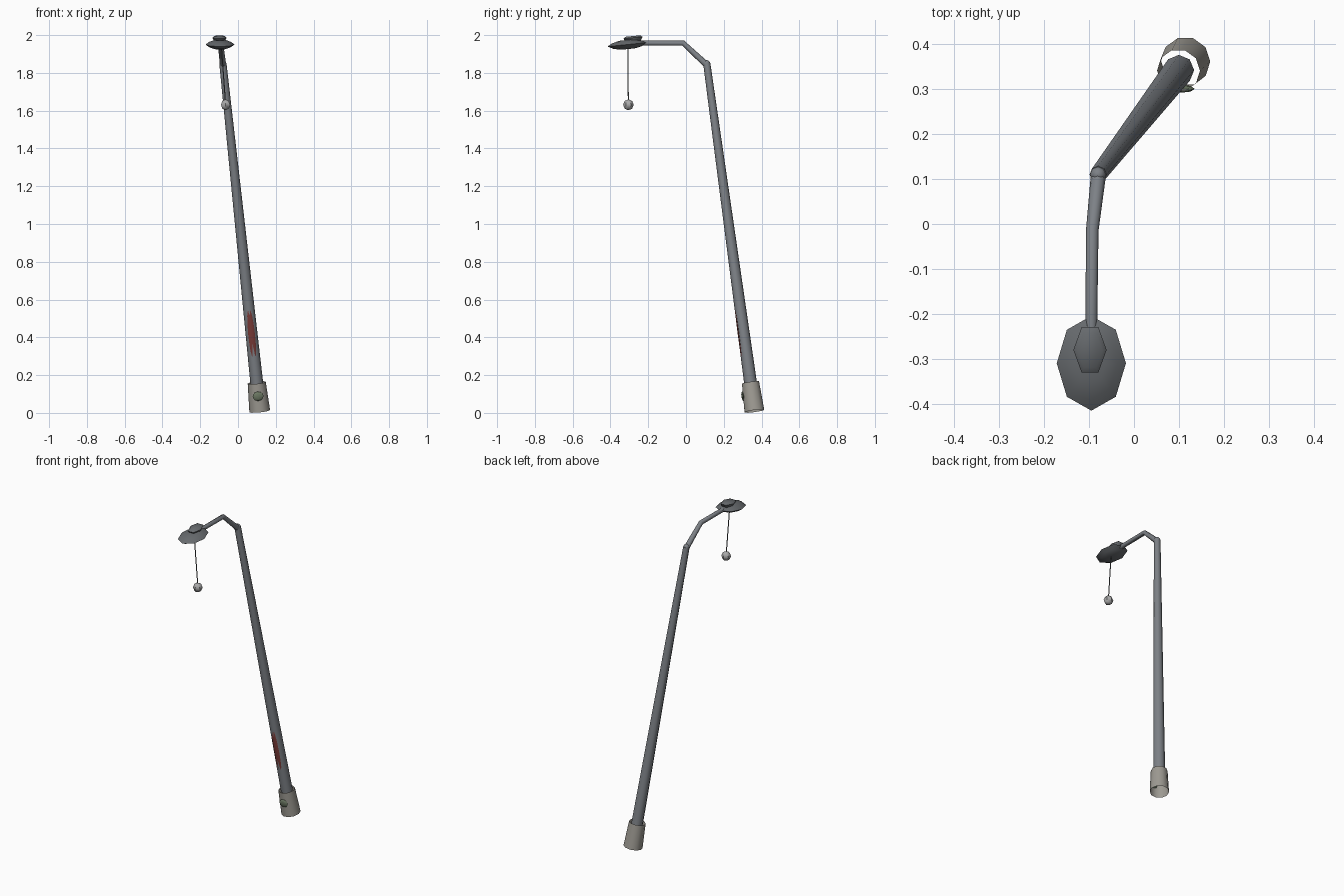
import bpy, bmesh, math
from mathutils import Vector, Matrix

if "Cube" in bpy.data.objects:
    bpy.data.objects.remove(bpy.data.objects["Cube"])

AXIS_LOW = Vector((0.115, 0.362, 0.0097))
ELBOW = Vector((-0.08, 0.11, 1.85))
AXIS = (ELBOW - AXIS_LOW).normalized()

# Paint colours
STEEL = (0.205, 0.22, 0.24)
DARK = (0.135, 0.145, 0.155)
STONE = (0.34, 0.325, 0.29)
PALE = (0.4, 0.4, 0.4)
RED = (0.2, 0.045, 0.04)
GREEN = (0.15, 0.19, 0.125)


def on_axis(z):
    return AXIS_LOW + AXIS * ((z - AXIS_LOW.z) / AXIS.z)


def finish(name, bm, color, angle=50):
    bmesh.ops.recalc_face_normals(bm, faces=bm.faces[:])
    mesh = bpy.data.meshes.new(name)
    bm.to_mesh(mesh)
    bm.free()
    mesh.polygons.foreach_set("use_smooth", [True] * len(mesh.polygons))
    mesh.set_sharp_from_angle(angle=math.radians(angle))
    obj = bpy.data.objects.new(name, mesh)
    bpy.context.collection.objects.link(obj)
    mat = bpy.data.materials.new(name + "_paint")
    mat.diffuse_color = (*color, 1)
    mat.use_nodes = True
    mat.node_tree.nodes["Principled BSDF"].inputs["Base Color"].default_value = mat.diffuse_color
    mesh.materials.append(mat)
    return obj


def skin(bm, rings):
    n = len(rings[0])
    for a, b in zip(rings, rings[1:]):
        for i in range(n):
            j = (i + 1) % n
            bm.faces.new((a[i], a[j], b[j], b[i]))


def tube(name, path, radii, color, sides=8, caps=True):
    """Mitred round tube swept through a list of points."""
    pts = [Vector(p) for p in path]
    bm = bmesh.new()
    rings = []
    for k, p in enumerate(pts):
        d1 = (pts[max(k, 1)] - pts[max(k, 1) - 1]).normalized()
        e = min(k, len(pts) - 2)
        d2 = (pts[e + 1] - pts[e]).normalized()
        q = Vector((0, 0, 1)).rotation_difference((d1 + d2).normalized())
        rings.append([bm.verts.new(p + q @ Vector((
            radii[k] * math.cos(2 * math.pi * i / sides),
            radii[k] * math.sin(2 * math.pi * i / sides), 0))) for i in range(sides)])
    skin(bm, rings)
    if caps:
        bm.faces.new(rings[0])
        bm.faces.new(rings[-1])
    return finish(name, bm, color)


def oval(name, center, rx, ry, profile, sides, tilt, color):
    """Closed oval lathe, profile = (scale, height) pairs."""
    bm = bmesh.new()
    m = Matrix.Translation(center) @ Matrix.Rotation(tilt, 4, 'X')
    rings = [[bm.verts.new(m @ Vector((
        s * rx * math.cos(2 * math.pi * i / sides),
        s * ry * math.sin(2 * math.pi * i / sides), h))) for i in range(sides)]
        for s, h in profile]
    skin(bm, rings)
    bm.faces.new(rings[0])
    bm.faces.new(rings[-1])
    return finish(name, bm, color, 65)


def blob(name, center, size, u, v, color, align=False):
    """Low-poly ellipsoid, optionally leaning with the pole."""
    bm = bmesh.new()
    bmesh.ops.create_uvsphere(bm, u_segments=u, v_segments=v, radius=1)
    rot = Vector((0, 0, 1)).rotation_difference(AXIS).to_matrix().to_4x4() if align else Matrix()
    bm.transform(Matrix.Translation(center) @ rot @ Matrix.Diagonal((*size, 1)))
    return finish(name, bm, color)


# Open, single-walled foot sleeve
tube("base_sleeve", [AXIS_LOW, on_axis(0.16)], [0.055, 0.048], STONE, 10, caps=False)

# Leaning tapered pole
tube("pole", [on_axis(0.15), ELBOW], [0.034, 0.019], STEEL)

# Bent arm and elbow joint
tube("arm", [ELBOW - AXIS * 0.01, (-0.093, -0.015, 1.958), (-0.095, -0.23, 1.958)],
     [0.017, 0.014, 0.013], STEEL)
blob("elbow_joint", ELBOW, (0.018, 0.018, 0.018), 8, 6, STEEL)

# Lamp head and its top cover
oval("lamp_head", (-0.095, -0.31, 1.95), 0.077, 0.106,
     [(0.35, -0.024), (0.7, -0.016), (1, 0), (0.75, 0.014), (0.4, 0.024)], 8, 0.1, DARK)
oval("head_cover", (-0.098, -0.28, 1.983), 0.037, 0.059,
     [(0.75, -0.018), (1, 0.003), (0.75, 0.012)], 6, 0.1, DARK)

# Hanging cord and weight
tube("cord", [(-0.088, -0.308, 1.94), (-0.066, -0.305, 1.64)], [0.003, 0.003], DARK, 5)
blob("weight", (-0.066, -0.305, 1.631), (0.028, 0.028, 0.029), 6, 4, PALE)

# Red inlay on the pole front and green knob on the sleeve
blob("pole_inlay", on_axis(0.41) + Vector((0, -0.027, 0)), (0.018, 0.0055, 0.15), 8, 8,
     RED, True)
blob("base_knob", on_axis(0.09) + Vector((0, -0.05, -0.002)), (0.029, 0.008, 0.025), 8, 6,
     GREEN, True)
